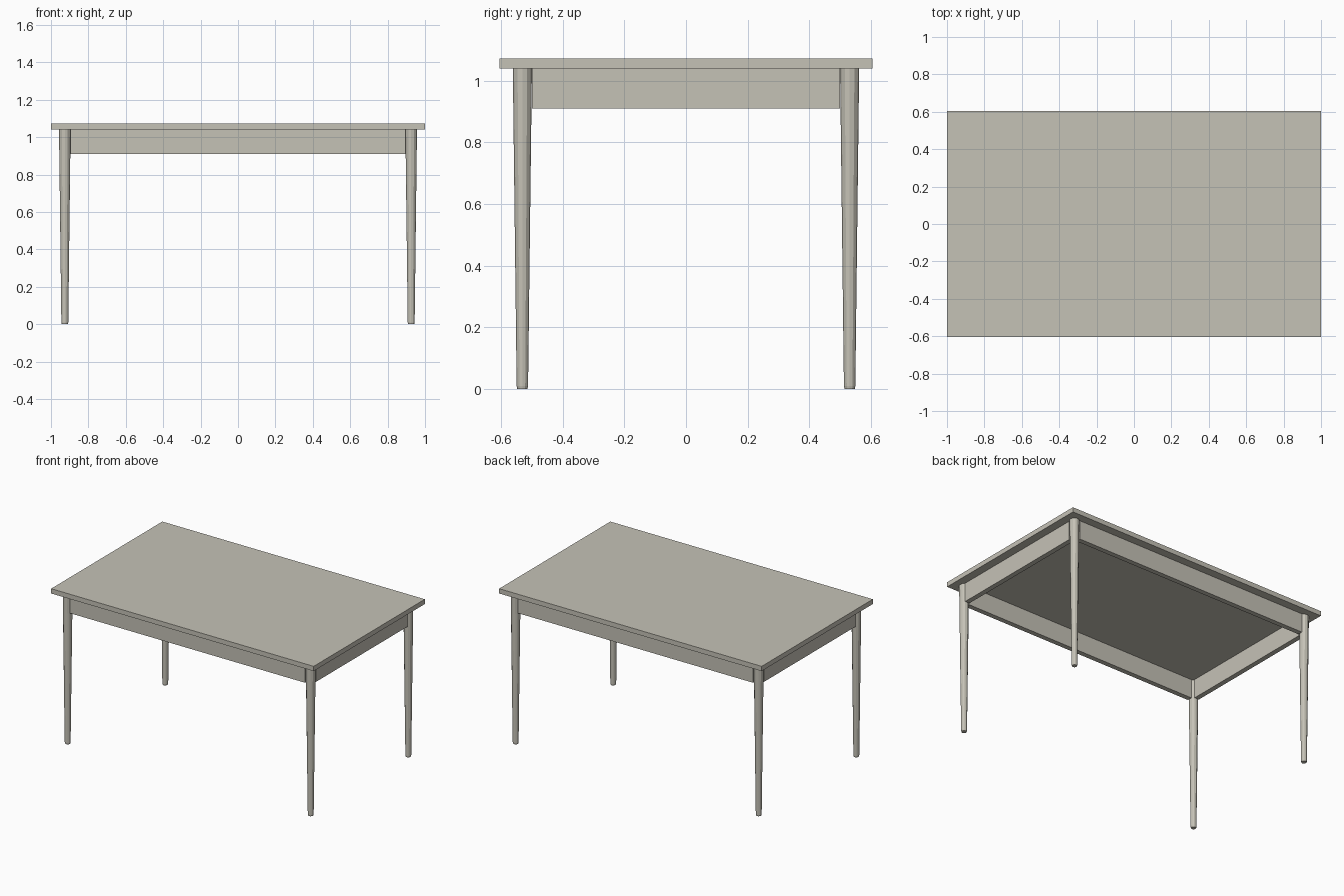
import bpy
import bmesh
from mathutils import Matrix

if "Cube" in bpy.data.objects:
    bpy.data.objects.remove(bpy.data.objects["Cube"])

mat = bpy.data.materials.new("warm grey")
mat.diffuse_color = (0.56, 0.54, 0.47, 1.0)
mat.use_nodes = True
mat.node_tree.nodes["Principled BSDF"].inputs["Base Color"].default_value = mat.diffuse_color


def finish(name, bm):
    mesh = bpy.data.meshes.new(name)
    bm.to_mesh(mesh)
    bm.free()
    mesh.materials.append(mat)
    obj = bpy.data.objects.new(name, mesh)
    bpy.context.collection.objects.link(obj)
    return obj


def box(name, centre, size):
    bm = bmesh.new()
    bmesh.ops.create_cube(bm, size=1, matrix=Matrix.Translation(centre) @ Matrix.Diagonal((*size, 1)))
    return finish(name, bm)


def leg(name, x, y):
    # tapered round leg with a small chamfered foot
    bm = bmesh.new()
    for z0, z1, r0, r1 in ((0.01, 1.04, 0.0185, 0.031), (0.0, 0.01, 0.0165, 0.0185)):
        bmesh.ops.create_cone(bm, cap_ends=True, segments=12, radius1=r0, radius2=r1,
                              depth=z1 - z0, matrix=Matrix.Translation((x, y, (z0 + z1) / 2)))
    # weld the foot to the leg and drop the hidden caps between them
    bmesh.ops.remove_doubles(bm, verts=bm.verts, dist=0.0001)
    inner = [f for f in bm.faces if len(f.verts) > 4 and abs(f.calc_center_median().z - 0.01) < 0.001]
    bmesh.ops.delete(bm, geom=inner, context='FACES_ONLY')
    return finish(name, bm)


LX, LY = 0.926, 0.531   # leg centres
T = 0.034               # apron thickness

# tabletop
box("tabletop", (0, 0, 1.0565), (2.0, 1.21, 0.033))

# legs
for sy, depth in ((-1, "front"), (1, "back")):
    for sx, side in ((-1, "left"), (1, "right")):
        leg(f"{depth}_{side}_leg", sx * LX, sy * LY)

# aprons between the legs
for s, n in ((-1, "front"), (1, "back")):
    box(f"{n}_apron", (0, s * LY, 0.975), (1.79, T, 0.13))
for s, n in ((-1, "left"), (1, "right")):
    box(f"{n}_apron", (s * LX, 0, 0.975), (T, 1.0, 0.13))
